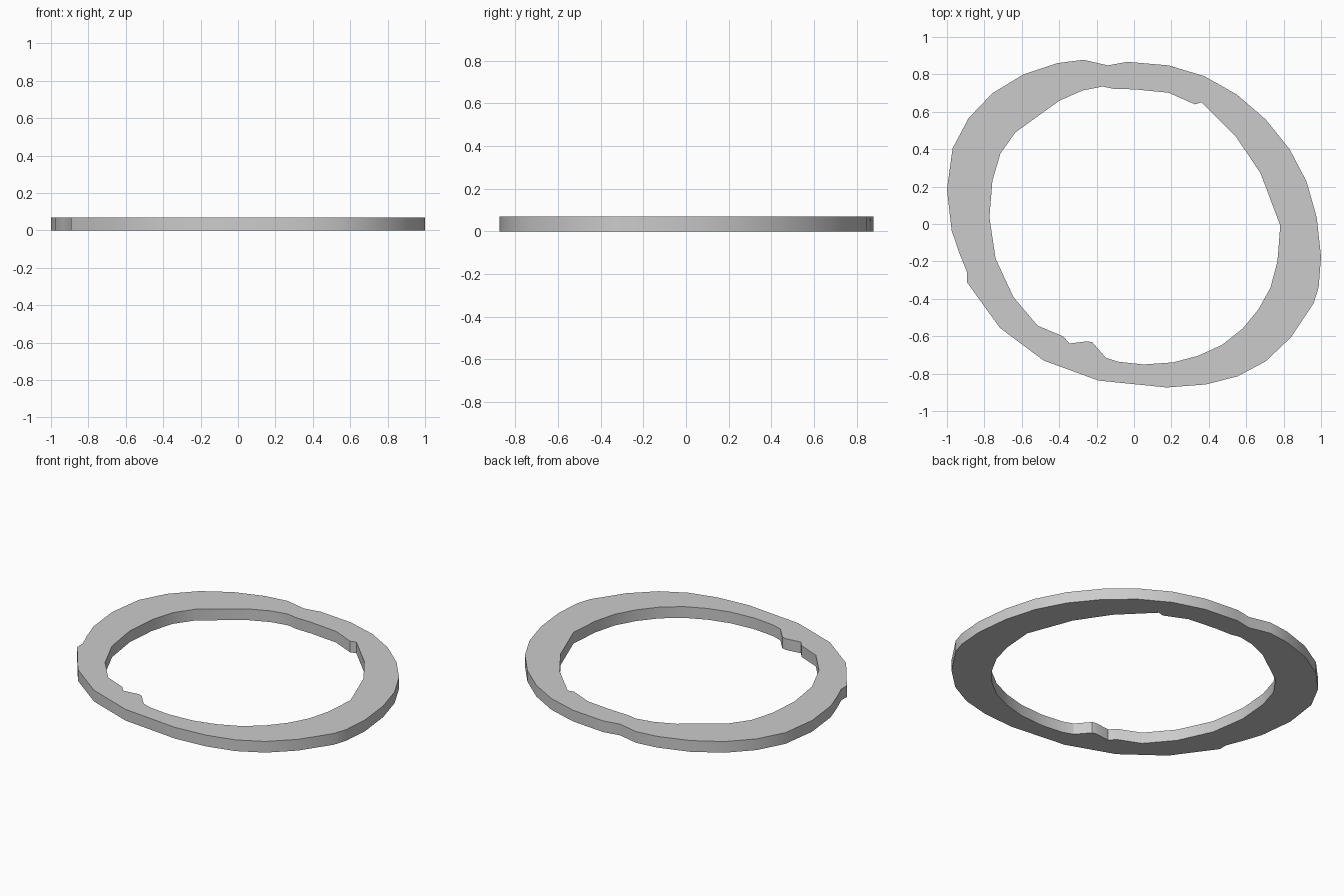
import bpy, bmesh, math
from mathutils import Vector

if "Cube" in bpy.data.objects:
    bpy.data.objects.remove(bpy.data.objects["Cube"])

HEIGHT = 0.07

# Outer outline, clockwise seen from above, with shallow notches top and left
outer = [(-.27, .878), (-.14, .848), (-.035, .867), (.185, .848), (.377, .79),
         (.55, .692), (.703, .56), (.832, .40), (.922, .228), (.977, .035),
         (1, -.175), (.987, -.34), (.96, -.425), (.838, -.607), (.703, -.735),
         (.553, -.815), (.382, -.858), (.175, -.874), (-.19, -.837), (-.483, -.73),
         (-.717, -.555), (-.894, -.31), (-.894, -.255), (-.933, -.158),
         (-.975, -.035), (-1, .185), (-.97, .404), (-.885, .565), (-.756, .70),
         (-.59, .80), (-.41, .86)]

# Inner outline with a small tooth at upper right and a tab at lower left
inner = [(-.167, .735), (-.105, .722), (0, .72), (.185, .702), (.325, .64),
         (.362, .65), (.548, .463), (.677, .27), (.782, -.008), (.767, -.20),
         (.73, -.34), (.665, -.457), (.58, -.56), (.473, -.645), (.345, -.704),
         (.21, -.74), (.05, -.751), (-.088, -.736), (-.152, -.714), (-.222, -.633),
         (-.25, -.627), (-.345, -.639), (-.377, -.602), (-.516, -.543),
         (-.645, -.39), (-.74, -.185), (-.773, .035), (-.757, .232), (-.714, .377),
         (-.634, .49), (-.398, .66), (-.275, .714)]


def add_loop(bm, points):
    verts = [bm.verts.new((x, y, 0)) for x, y in points]
    return [bm.edges.new((v, verts[i - 1])) for i, v in enumerate(verts)]


# Flat ring between the two outlines, raised to its thickness
bm = bmesh.new()
edges = add_loop(bm, outer) + add_loop(bm, inner)
bmesh.ops.triangle_fill(bm, use_beauty=True, edges=edges, normal=Vector((0, 0, 1)))
raised = bmesh.ops.extrude_face_region(bm, geom=bm.faces[:], use_keep_orig=True)
bmesh.ops.translate(bm, vec=(0, 0, HEIGHT),
                    verts=[g for g in raised["geom"] if isinstance(g, bmesh.types.BMVert)])
bmesh.ops.recalc_face_normals(bm, faces=bm.faces[:])

mesh = bpy.data.meshes.new("irregular_ring")
bm.to_mesh(mesh)
bm.free()
ring = bpy.data.objects.new("irregular_ring", mesh)
bpy.context.collection.objects.link(ring)

# Smooth the rim walls, keep the rim edges and notches crisp
bpy.context.view_layer.objects.active = ring
ring.select_set(True)
bpy.ops.object.shade_smooth_by_angle(angle=math.radians(30))
